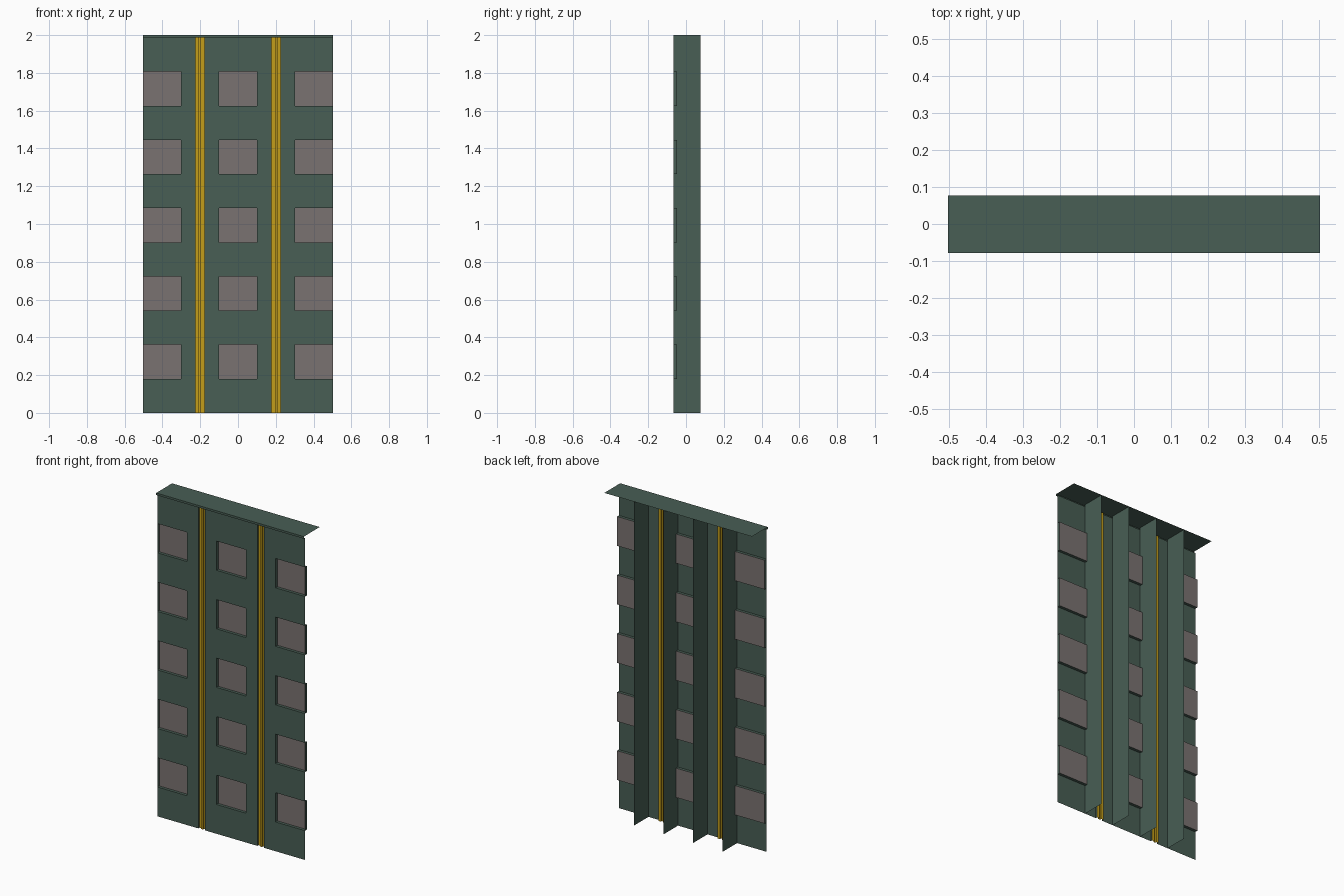
import bpy, bmesh

if "Cube" in bpy.data.objects:
    bpy.data.objects.remove(bpy.data.objects["Cube"])

U = 0.1008            # half a window bay
H = 1.987 / 11        # storey module: alternating wall band and window
TOP = 11 * H
WALL, PANE, BACK, LIP = -0.066, -0.048, 0.077, -0.078
GW, GD = 0.023, 0.012  # channel half width and depth


def material(name, rgb):
    m = bpy.data.materials.new(name)
    m.diffuse_color = (*rgb, 1)
    m.use_nodes = True
    m.node_tree.nodes["Principled BSDF"].inputs["Base Color"].default_value = m.diffuse_color
    return m


green = material("green_cladding", (0.065, 0.112, 0.089))
glass = material("window_grey", (0.195, 0.171, 0.165))
gold = material("gold_trim", (0.55, 0.34, 0.01))


def make(name, quads, mat):
    bm = bmesh.new()
    for q in quads:
        bm.faces.new([bm.verts.new(p) for p in q])
    bmesh.ops.remove_doubles(bm, verts=bm.verts, dist=1e-5)
    me = bpy.data.meshes.new(name)
    bm.to_mesh(me)
    bm.free()
    me.materials.append(mat)
    ob = bpy.data.objects.new(name, me)
    bpy.context.collection.objects.link(ob)
    return ob


def front(x0, x1, z0, z1, y):
    return [(x0, y, z0), (x1, y, z0), (x1, y, z1), (x0, y, z1)]


def sweep(points, z0, z1):
    """Vertical sheet following an (x, y) path."""
    return [[(a[0], a[1], z0), (b[0], b[1], z0), (b[0], b[1], z1), (a[0], a[1], z1)]
            for a, b in zip(points, points[1:])]


bays = [(-5 * U, -3 * U), (-U, U), (3 * U, 5 * U)]
rows = [((2 * i + 1) * H, (2 * i + 2) * H) for i in range(5)]

# Front wall: bands between windows plus solid strips beside the gold channels
wall = []
for x0, x1 in bays:
    for i in range(6):
        wall.append(front(x0, x1, 2 * i * H, (2 * i + 1) * H, WALL))
for c in (-2 * U, 2 * U):
    wall.append(front(c - U, c - GW, 0, TOP, WALL))
    wall.append(front(c + GW, c + U, 0, TOP, WALL))
    for s in (-GW, GW):
        wall += sweep([(c + s, WALL), (c + s, WALL + GD)], 0, TOP)
make("front_wall", wall, green)

# Recessed window panes and their reveals
panes, reveals = [], []
for x0, x1 in bays:
    for z0, z1 in rows:
        panes.append(front(x0, x1, z0, z1, PANE))
        for x in (x0, x1):
            reveals += sweep([(x, WALL), (x, PANE)], z0, z1)
        for z in (z0, z1):
            reveals.append([(x0, WALL, z), (x1, WALL, z), (x1, PANE, z), (x0, PANE, z)])
make("window_panes", panes, glass)
make("window_reveals", reveals, green)

# Gold strips with a small raised centre bead
strips = []
for c in (-2 * U, 2 * U):
    y = WALL + GD
    strips += sweep([(c - GW, y), (c - 0.007, y), (c - 0.007, WALL + 0.002),
                     (c + 0.007, WALL + 0.002), (c + 0.007, y), (c + GW, y)], 0, TOP)
make("gold_strips", strips, gold)

# Vertical fins behind the wall
fins = []
for x in (-3 * U, -U, U, 3 * U):
    fins += sweep([(x, BACK), (x, WALL)], 0, 2)
make("back_fins", fins, green)

# Roof sheet with a front lip returning to the wall
profile = [(BACK, 2), (LIP, 2), (LIP, TOP), (WALL, TOP)]
W = 5 * U
make("roof_cap", [[(-W, *a), (W, *a), (W, *b), (-W, *b)]
                  for a, b in zip(profile, profile[1:])], green)
